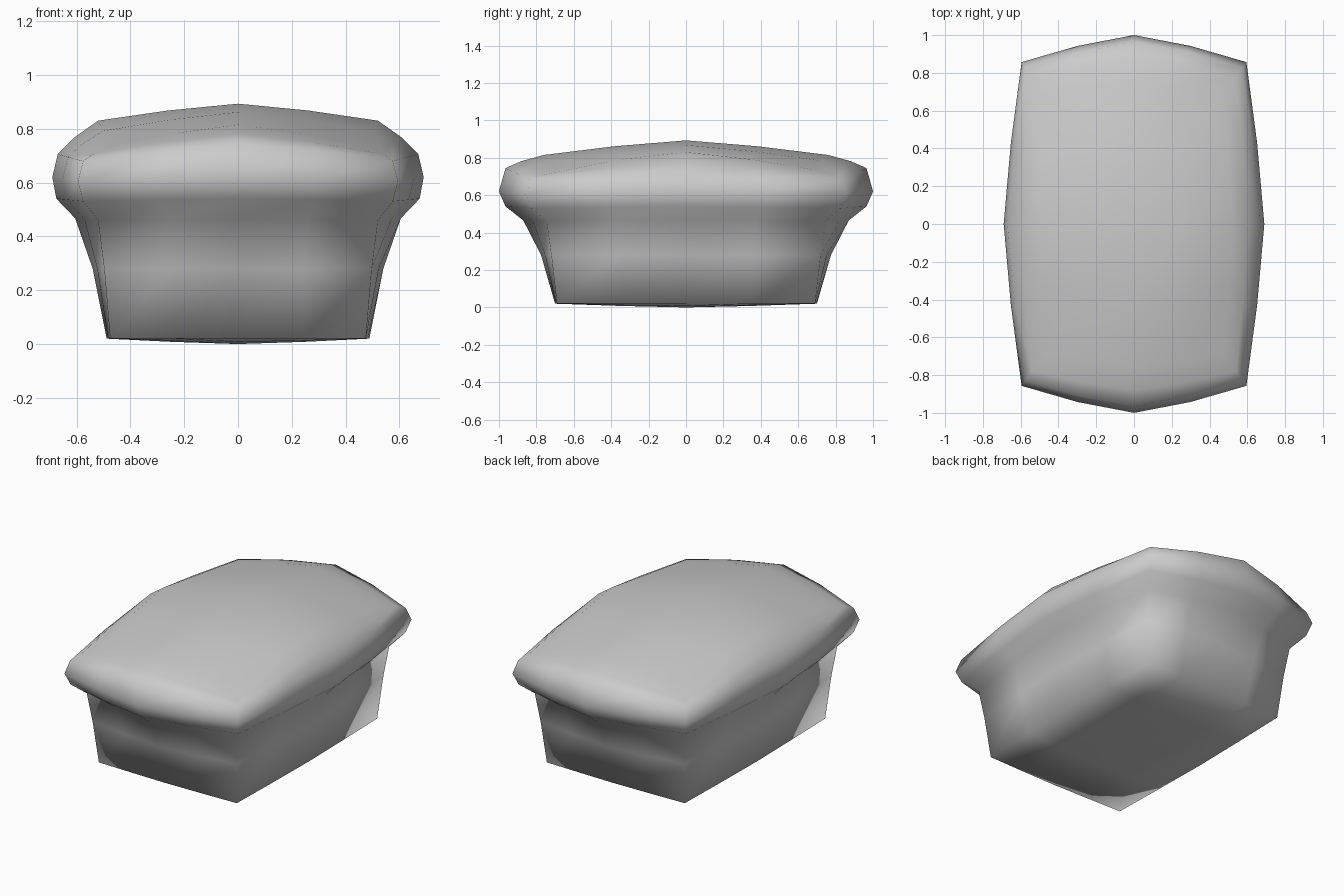
import bpy, bmesh

cube = bpy.data.objects.get("Cube")
if cube:
    bpy.data.objects.remove(cube, do_unlink=True)

grey = bpy.data.materials.new("soft grey")
grey.use_nodes = True
colour = (0.6, 0.6, 0.6, 1)
grey.diffuse_color = colour
grey.node_tree.nodes["Principled BSDF"].inputs["Base Color"].default_value = colour

# Rings: corner (x, y, z), mid side (x, z), mid front (y, z)
rings = [
    ((.475, .69, .02), (.488, .02), (.70, .02)),
    ((.497, .72, .28), (.54, .28), (.775, .28)),
    ((.52, .745, .46), (.605, .467), (.87, .465)),
    ((.575, .825, .53), (.675, .54), (.965, .54)),
    ((.595, .857, .605), (.69, .62), (1.0, .62)),
    ((.575, .83, .68), (.67, .705), (.965, .745)),
    ((.54, .78, .705), (.605, .77), (.88, .782)),
    ((.47, .69, .735), (.52, .83), (.76, .815)),
]
BULGE = (1, .6, 0)


def point(ring, i, j, centre=0):
    """Point of a bowed 4 x 4 patch bounded by the ring."""
    (cx, cy, cz), (mx, xz), (my, yz) = ring
    a, b = BULGE[abs(i)], BULGE[abs(j)]
    x = i / 2 * (cx + (mx - cx) * b)
    y = j / 2 * (cy + (my - cy) * a)
    z = cz + (xz - cz) * b + (yz - cz) * a + (centre - xz - yz + cz) * a * b
    return x, y, z


bm = bmesh.new()
steps = range(-2, 2)
loop = ([(i, -2) for i in steps] + [(2, j) for j in steps]
        + [(-i, 2) for i in steps] + [(-2, -j) for j in steps])

# Side walls and rounded rim
levels = [{k: bm.verts.new(point(r, *k)) for k in loop} for r in rings]
for low, high in zip(levels, levels[1:]):
    for a, b in zip(loop, loop[1:] + loop[:1]):
        bm.faces.new((low[a], low[b], high[b], high[a]))

# Domed top and slightly bowed bottom
for level, ring, centre in ((levels[0], rings[0], 0), (levels[-1], rings[-1], .893)):
    for i in range(-1, 2):
        for j in range(-1, 2):
            level[i, j] = bm.verts.new(point(ring, i, j, centre))
    for i in steps:
        for j in steps:
            bm.faces.new([level[k] for k in
                          ((i, j), (i + 1, j), (i + 1, j + 1), (i, j + 1))])

bmesh.ops.recalc_face_normals(bm, faces=bm.faces)
for face in bm.faces:
    face.smooth = True
mesh = bpy.data.meshes.new("cushioned_block")
bm.to_mesh(mesh)
bm.free()
mesh.materials.append(grey)
block = bpy.data.objects.new("cushioned_block", mesh)
bpy.context.collection.objects.link(block)
